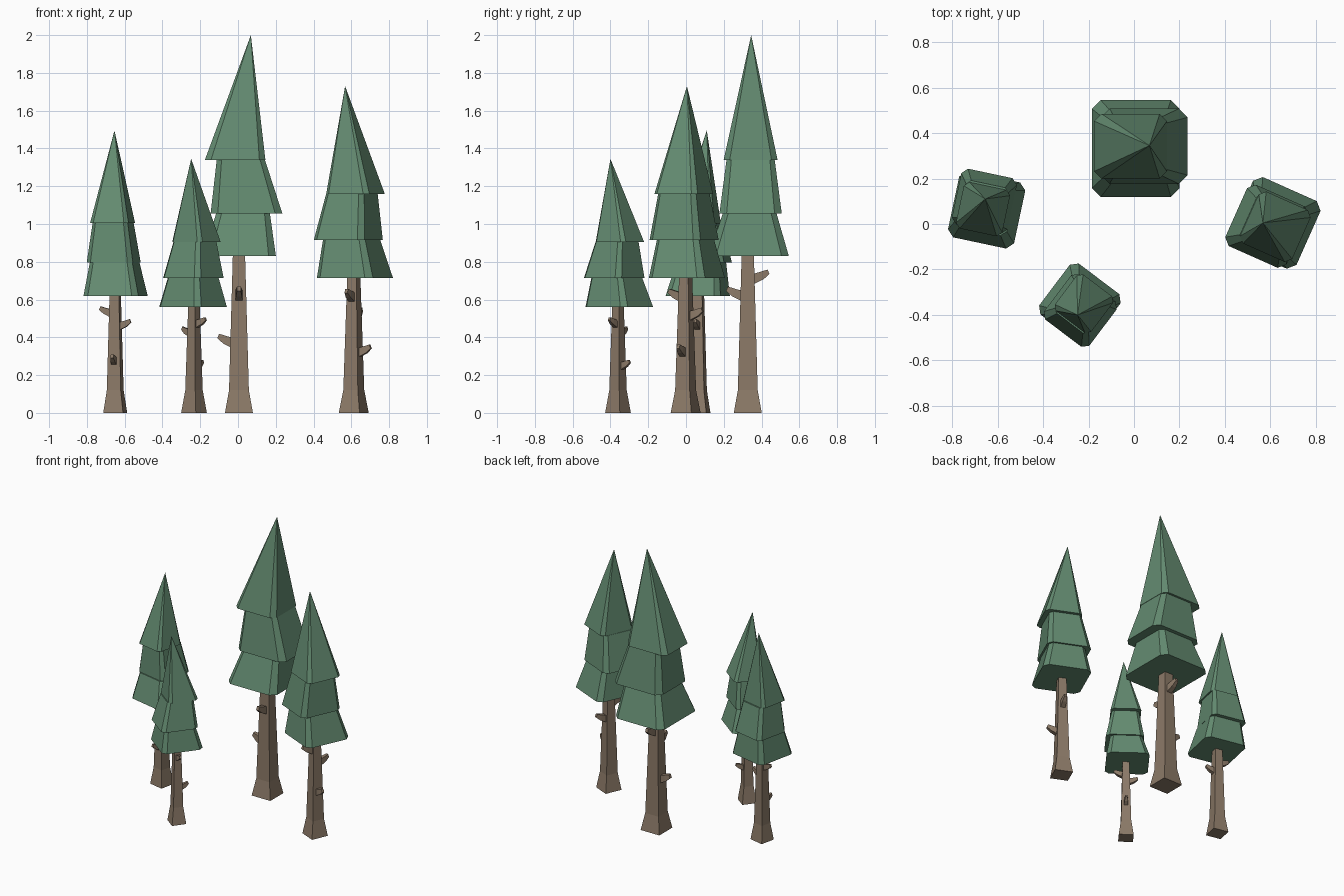
import bpy, bmesh
from math import radians
from mathutils import Matrix, Vector

cube = bpy.data.objects.get("Cube")
if cube:
    bpy.data.objects.remove(cube)


def material(name, rgb):
    m = bpy.data.materials.new(name)
    m.use_nodes = True
    m.diffuse_color = (*rgb, 1)
    m.node_tree.nodes["Principled BSDF"].inputs["Base Color"].default_value = (*rgb, 1)
    return m


NEEDLES = material("needle green", (0.127, 0.26, 0.165))
BARK = material("bark brown", (0.26, 0.193, 0.137))


def finish(bm, name, mat):
    bmesh.ops.recalc_face_normals(bm, faces=bm.faces)
    mesh = bpy.data.meshes.new(name)
    bm.to_mesh(mesh)
    bm.free()
    mesh.materials.append(mat)
    bpy.context.collection.objects.link(bpy.data.objects.new(name, mesh))


def square(bm, x, y, z, w, d, turn, cut=0.0):
    """Turned rectangle ring, with its corners cut off when cut > 0."""
    a, b = w / 2, d / 2
    pts = []
    for sx, sy in ((1, 1), (-1, 1), (-1, -1), (1, -1)):
        pair = [(sx * a, sy * (b - cut)), (sx * (a - cut), sy * b)]
        if cut == 0:
            pair = pair[:1]
        elif sx * sy < 0:
            pair.reverse()
        pts += pair
    rot = Matrix.Rotation(turn, 3, "Z")
    return [bm.verts.new(Vector((x, y, z)) + rot @ Vector((*p, 0))) for p in pts]


def bridge(bm, lower, upper):
    n = len(lower)
    for i in range(n):
        j = (i + 1) % n
        bm.faces.new((lower[i], lower[j], upper[j], upper[i]))


def foliage(name, turn, tiers, apex):
    # each tier: x, y, z, bottom width, bottom depth, top width of the tier
    bm = bmesh.new()
    ring = None
    for i, (x, y, z, w, d, top) in enumerate(tiers):
        skirt = square(bm, x, y, z, w, d, turn, 0.1 * w)
        if ring:
            bridge(bm, ring, skirt)
        else:
            bm.faces.new(skirt)
        if i < len(tiers) - 1:
            nx, ny, nz = tiers[i + 1][:3]
            ring = square(bm, (x + nx) / 2, (y + ny) / 2, nz, top, top, turn, 0.1 * top)
            bridge(bm, skirt, ring)
    tip = bm.verts.new(apex)
    for i in range(len(skirt)):
        bm.faces.new((skirt[i], skirt[(i + 1) % len(skirt)], tip))
    finish(bm, name, NEEDLES)


def trunk(name, x, y, turn, height, widths):
    bm = bmesh.new()
    rings = [square(bm, x, y, z, w, w, turn)
             for z, w in zip((0, 0.12, height + 0.02), widths)]
    bm.faces.new(rings[0])
    bm.faces.new(rings[-1])
    for lower, upper in zip(rings, rings[1:]):
        bridge(bm, lower, upper)
    finish(bm, name, BARK)


def branch(name, x, y, turn, heading, z, size):
    # tapered stub that rises outward from the trunk centre
    bm = bmesh.new()
    rot = Matrix.Rotation(turn + radians(heading), 3, "Z")
    rings = []
    for out, up, half in ((0.0, -0.02, 0.27), (0.75, 0.27, 0.2), (1.1, 0.47, 0.12)):
        ring = []
        for u, v in ((-1, -1), (1, -1), (1, 1), (-1, 1)):
            local = Vector((out - 0.4 * v * half, u * half * 0.8, up + v * half)) * size
            ring.append(bm.verts.new(Vector((x, y, z)) + rot @ local))
        rings.append(ring)
    bm.faces.new(rings[0])
    bm.faces.new(rings[-1])
    for lower, upper in zip(rings, rings[1:]):
        bridge(bm, lower, upper)
    finish(bm, name, BARK)


EAST, NORTH, WEST, SOUTH = 0, 90, 180, 270

trees = [
    dict(name="tall_tree", at=(0.005, 0.327), turn=0, widths=(0.148, 0.105, 0.064),
         tiers=[(0.008, 0.332, 0.83, 0.385, 0.425, 0.285),
                (0.045, 0.342, 1.055, 0.38, 0.33, 0.255),
                (-0.015, 0.342, 1.34, 0.32, 0.285, 0)],
         apex=(0.068, 0.345, 2.0), size=0.1,
         branches=[(WEST, 0.36), (SOUTH, 0.61), (NORTH, 0.7)]),
    dict(name="right_tree", at=(0.613, -0.002), turn=-24, widths=(0.12, 0.084, 0.052),
         tiers=[(0.619, 0.005, 0.715, 0.325, 0.325, 0.245),
                (0.584, -0.01, 0.915, 0.295, 0.295, 0.22),
                (0.622, -0.012, 1.16, 0.25, 0.25, 0)],
         apex=(0.567, 0.005, 1.73), size=0.088,
         branches=[(EAST, 0.31), (SOUTH, 0.605), (NORTH, 0.505)]),
    dict(name="left_tree", at=(-0.65, 0.066), turn=-12, widths=(0.107, 0.075, 0.05),
         tiers=[(-0.648, 0.062, 0.62, 0.297, 0.297, 0.23),
                (-0.658, 0.1, 0.795, 0.25, 0.25, 0.19),
                (-0.664, 0.065, 1.005, 0.208, 0.208, 0)],
         apex=(-0.654, 0.11, 1.495), size=0.075,
         branches=[(WEST, 0.52), (EAST, 0.452), (SOUTH, 0.265)]),
    dict(name="front_tree", at=(-0.233, -0.36), turn=-37, widths=(0.097, 0.066, 0.043),
         tiers=[(-0.238, -0.353, 0.56, 0.28, 0.28, 0.21),
                (-0.236, -0.38, 0.715, 0.25, 0.25, 0.178),
                (-0.22, -0.35, 0.905, 0.2, 0.2, 0)],
         apex=(-0.248, -0.4, 1.345), size=0.07,
         branches=[(EAST, 0.465), (WEST, 0.415), (NORTH, 0.24)]),
]

for t in trees:
    name, (x, y), turn = t["name"], t["at"], radians(t["turn"])
    trunk(name + "_trunk", x, y, turn, t["tiers"][0][2], t["widths"])
    foliage(name + "_foliage", turn, t["tiers"], t["apex"])
    for i, (heading, z) in enumerate(t["branches"], 1):
        branch(f"{name}_branch_{i}", x, y, turn, heading, z, t["size"])
